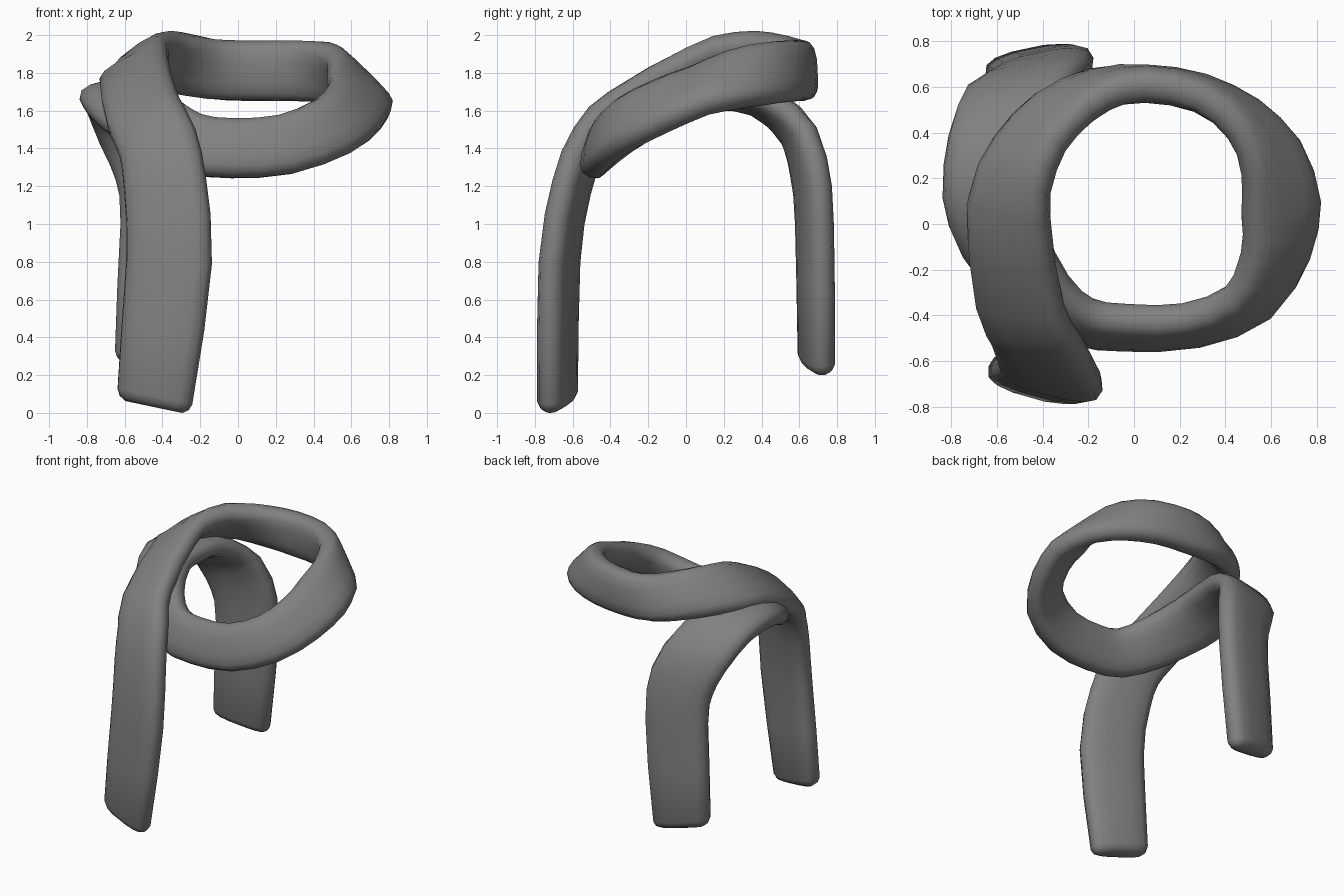
import bpy, bmesh, math
from mathutils import Vector

if "Cube" in bpy.data.objects:
    bpy.data.objects.remove(bpy.data.objects["Cube"])

# Centre line of the strap, from the front end round the loop to the back end
PATH = [
    (-.44, -.68, .09), (-.365, -.67, .8), (-.385, -.605, 1.2), (-.425, -.515, 1.43),
    (-.5, -.36, 1.59), (-.55, .06, 1.82), (-.475, .31, 1.87), (-.34, .48, 1.86),
    (-.15, .59, 1.825), (.05, .615, 1.815), (.29, .575, 1.815), (.48, .46, 1.805),
    (.6, .29, 1.775), (.645, .07, 1.71), (.62, -.14, 1.625), (.5, -.345, 1.52),
    (.25, -.445, 1.425), (-.03, -.455, 1.405), (-.24, -.425, 1.43), (-.42, -.3, 1.52),
    (-.57, -.08, 1.63), (-.615, .12, 1.69), (-.59, .36, 1.67), (-.52, .56, 1.52),
    (-.425, .65, 1.3), (-.4, .68, 1), (-.45, .69, .29),
]
# Direction across the strap at some path points, blended in between
TWIST = {
    0: (.95, -.27, -.2), 1: (.95, -.25, 0), 5: (.85, -.1, .48), 7: (.4, -.35, .75),
    9: (0, -.05, 1), 13: (-.8, 0, .55), 17: (0, .33, .95), 21: (.95, .1, .12),
    24: (.95, .22, 0), 26: (.95, .2, -.2),
}
HALF_THICK = .083
SIDES = 14
STEPS = 2                                   # rings per path segment
LAST = len(PATH) - 1


def centre_at(u):
    """Smooth curve through the path points."""
    i = min(int(u), LAST - 1)
    f = u - i
    b, c = Vector(PATH[i]), Vector(PATH[i + 1])
    a = Vector(PATH[i - 1]) if i > 0 else 2 * b - c
    d = Vector(PATH[i + 2]) if i + 2 <= LAST else 2 * c - b
    return .5 * (2 * b + (c - a) * f + (2 * a - 5 * b + 4 * c - d) * f ** 2
                 + (3 * b - a - 3 * c + d) * f ** 3)


def across_at(u):
    a = max(k for k in TWIST if k <= u)
    b = min(k for k in TWIST if k >= u)
    f = (u - a) / (b - a) if b > a else 0
    return Vector(TWIST[a]).normalized().lerp(Vector(TWIST[b]).normalized(), f).normalized()


def power(v, e):
    return math.copysign(abs(v) ** e, v)


def add_ring(bm, centre, across, normal, half_w, half_t):
    ring = []
    for i in range(SIDES):
        a = 2 * math.pi * i / SIDES
        ring.append(bm.verts.new(centre + across * half_w * power(math.cos(a), .7)
                                 + normal * half_t * power(math.sin(a), .7)))
    return ring


# Sweep a rounded flat section along the path
bm = bmesh.new()
rings = []
tips = [(.055, .76, .4), (.035, .92, .8)]
count = LAST * STEPS
for n in range(count + 1):
    u = n / STEPS
    c, w = centre_at(u), across_at(u)
    t = (centre_at(min(u + .1, LAST)) - centre_at(max(u - .1, 0))).normalized()
    half_w = .235 - .075 * abs(w.z)         # narrower where the strap stands on edge
    if 0 < n < count:                       # the two ends stay slanted
        w = (w - t * w.dot(t)).normalized()
    normal = w.cross(t).normalized()
    if n in (0, count):
        half_w = .21
    if n == 0:
        for d, sw, st in tips:
            rings.append(add_ring(bm, c - t * d, w, normal, half_w * sw, HALF_THICK * st))
    rings.append(add_ring(bm, c, w, normal, half_w, HALF_THICK))
    if n == count:
        for d, sw, st in reversed(tips):
            rings.append(add_ring(bm, c + t * d, w, normal, half_w * sw, HALF_THICK * st))

for r, s in zip(rings, rings[1:]):
    for i in range(SIDES):
        j = (i + 1) % SIDES
        bm.faces.new((r[i], r[j], s[j], s[i]))
bm.faces.new(rings[0])
bm.faces.new(rings[-1])
bmesh.ops.recalc_face_normals(bm, faces=bm.faces)

# Stand the strap on the ground
low = min(v.co.z for v in bm.verts)
bmesh.ops.translate(bm, verts=bm.verts, vec=(0, 0, -low))

mesh = bpy.data.meshes.new("looped_strap")
bm.to_mesh(mesh)
bm.free()
strap = bpy.data.objects.new("looped_strap", mesh)
bpy.context.collection.objects.link(strap)

grey = bpy.data.materials.new("grey_cloth")
grey.diffuse_color = (.22, .22, .22, 1)
grey.use_nodes = True
grey.node_tree.nodes["Principled BSDF"].inputs["Base Color"].default_value = grey.diffuse_color
mesh.materials.append(grey)

bpy.context.view_layer.objects.active = strap
strap.select_set(True)
bpy.ops.object.shade_smooth_by_angle(angle=math.radians(50))
